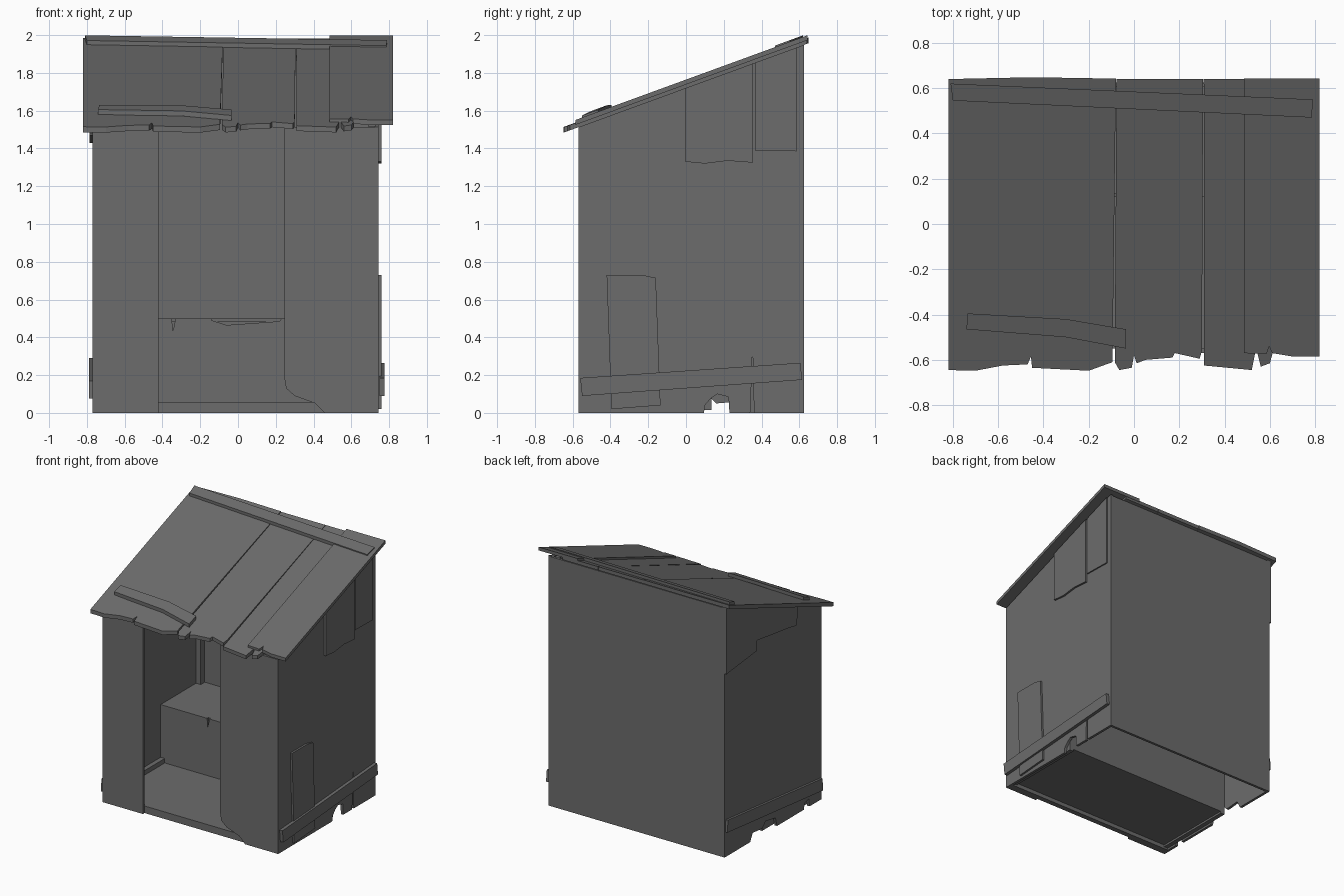
import bpy, bmesh, math

wood = bpy.data.materials.new("weathered grey wood")
wood.diffuse_color = (0.15, 0.15, 0.15, 1)


def prism(name, pts, low, high):
    """Closed slab: low(p) and high(p) place each 2D profile point in space."""
    bm = bmesh.new()
    a = [bm.verts.new(low(*p)) for p in pts]
    b = [bm.verts.new(high(*p)) for p in pts]
    bm.faces.new(a)
    bm.faces.new(b)
    n = len(pts)
    for i in range(n):
        j = (i + 1) % n
        bm.faces.new((a[i], a[j], b[j], b[i]))
    bmesh.ops.recalc_face_normals(bm, faces=bm.faces)
    me = bpy.data.meshes.new(name)
    bm.to_mesh(me)
    bm.free()
    me.materials.append(wood)
    ob = bpy.data.objects.new(name, me)
    bpy.context.collection.objects.link(ob)
    return ob


def along_x(name, pts, x0, x1):      # profile in y, z
    return prism(name, pts, lambda y, z: (x0, y, z), lambda y, z: (x1, y, z))


def along_y(name, pts, y0, y1):      # profile in x, z
    return prism(name, pts, lambda x, z: (x, y0, z), lambda x, z: (x, y1, z))


def box(name, x0, x1, y0, y1, z0, z1):
    return along_x(name, [(y0, z0), (y1, z0), (y1, z1), (y0, z1)], x0, x1)


def roof(y):                          # top surface of the sloping roof
    return 1.515 + (y + 0.645) * 0.365


def roof_slab(name, pts, lo, hi, bend=lambda x: 0):
    return prism(name, pts, lambda x, y: (x, y, roof(y) + lo + bend(x)),
                 lambda x, y: (x, y, roof(y) + hi + bend(x)))


def eave(y):                          # underside of the roof
    return roof(y) - 0.03


F, B, L, R, T = -0.57, 0.625, -0.77, 0.745, 0.02

# Side walls, with rotted notches along the bottom
top = [(B, eave(B)), (F, eave(F))]
along_x("right_wall", [(F, 0), (0.095, 0), (0.10, 0.04), (0.13, 0.075), (0.165, 0.1),
                       (0.225, 0.085), (0.23, 0), (0.34, 0), (0.348, 0.2), (0.352, 0.34),
                       (0.356, 0.2), (0.36, 0), (B, 0)] + top, R - T, R)
along_x("left_wall", [(F, 0), (-0.42, 0), (-0.41, 0.06), (-0.36, 0.05), (-0.35, 0),
                      (-0.02, 0), (0.0, 0.07), (0.12, 0.09), (0.16, 0.05), (0.28, 0.06),
                      (0.31, 0), (B, 0)] + top, L, L + T)

# Back wall and the two front panels
box("back_wall", L + T, R - T, B - T, B, 0, eave(B - T))
box("front_panel_left", L, -0.42, F, F + T, 0, eave(F))
along_y("front_panel_right", [(0.245, eave(F)), (0.245, 0.19), (0.255, 0.13), (0.30, 0.09),
                              (0.41, 0.05), (0.46, 0), (R, 0), (R, eave(F))], F, F + T)

# Floor, sills and corner posts
box("floor", L + 0.04, R - 0.04, F + T, 0.135, 0.03, 0.055)
box("front_sill", L + T, R - T, F + T, F + 0.06, 0.0, 0.055)
for side, x in (("left", L + T), ("right", R - T - 0.035)):
    box(side + "_sill", x, x + 0.035, F + 0.06, 0.135, 0.015, 0.09)
    for end, y in (("front", F + T), ("back", B - T - 0.05)):
        box(f"{side}_{end}_post", x, x + 0.04, y, y + 0.05, 0.09, eave(y))

# Bench with a cracked front board
box("bench_seat", L + T, R - T, 0.135, B - T, 0.48, 0.5)
along_y("bench_front", [(L + T, 0.03), (R - T, 0.03), (R - T, 0.5), (0.23, 0.5),
                        (0.22, 0.485), (-0.06, 0.465), (-0.14, 0.49), (-0.14, 0.5),
                        (-0.33, 0.5), (-0.345, 0.43), (-0.35, 0.5), (L + T, 0.5)],
        0.12, 0.135)

# Roof boards with ragged front ends
roof_slab("roof_board_wide", [(-0.82, 0.64), (-0.82, -0.645), (-0.7, -0.648), (-0.58, -0.625),
                              (-0.47, -0.62), (-0.455, -0.585), (-0.45, -0.635), (-0.2, -0.648),
                              (-0.095, -0.61), (-0.08, 0.642), (-0.45, 0.648)], -0.03, 0)
roof_slab("roof_board_middle", [(-0.085, -0.61), (-0.065, -0.645), (-0.01, -0.635), (0, -0.58),
                                (0.012, -0.615), (0.05, -0.6), (0.17, -0.59), (0.18, -0.57),
                                (0.29, -0.595), (0.30, -0.56), (0.305, 0.64), (-0.077, 0.64)],
          -0.03, -0.002)
roof_slab("roof_board_narrow", [(0.31, -0.625), (0.52, -0.645), (0.535, -0.57), (0.545, -0.57),
                                (0.56, -0.63), (0.6, -0.615), (0.615, -0.56), (0.615, 0.64),
                                (0.308, 0.64)], -0.03, -0.002)
roof_slab("roof_board_top", [(0.485, -0.57), (0.585, -0.575), (0.597, -0.54), (0.61, -0.57),
                             (0.7, -0.585), (0.82, -0.585), (0.82, 0.642), (0.485, 0.642)],
          -0.012, 0.014)

# Roof battens
roof_slab("back_batten", [(-0.81, 0.62), (-0.80, 0.545), (0.785, 0.47), (0.79, 0.55)],
          -0.005, 0.022)
roof_slab("front_batten", [(-0.735, -0.395), (-0.74, -0.465), (-0.3, -0.5), (-0.035, -0.55),
                           (-0.035, -0.465), (-0.3, -0.42)], -0.002, 0.025,
          lambda x: 0.006 if -0.5 < x < -0.1 else 0)

# Patches and rails on the side walls
along_x("right_patch_upper", [(-0.005, 1.33), (0.1, 1.32), (0.22, 1.335), (0.355, 1.325),
                              (0.355, eave(0.355)), (-0.005, eave(-0.005))], R, R + 0.015)
along_x("right_patch_corner", [(0.365, 1.39), (0.585, 1.385), (0.585, eave(0.585)),
                               (0.365, eave(0.365))], R, R + 0.01)
along_x("right_patch_lower", [(-0.395, 0.02), (-0.135, 0.04), (-0.16, 0.715), (-0.23, 0.73),
                              (-0.42, 0.73)], R, R + 0.015)
along_x("right_rail", [(-0.55, 0.09), (0.615, 0.175), (0.605, 0.265), (-0.56, 0.185)],
        R + 0.005, R + 0.03)
along_x("left_patch_upper", [(B, 1.43), (0.25, 1.47), (0.25, 1.55), (-0.13, 1.5),
                             (-0.24, 1.48), (-0.26, eave(-0.26)), (B, eave(B))], L - 0.015, L)
along_x("left_rail", [(-0.56, 0.075), (0.615, 0.195), (0.61, 0.29), (-0.555, 0.17)],
        L - 0.018, L)
